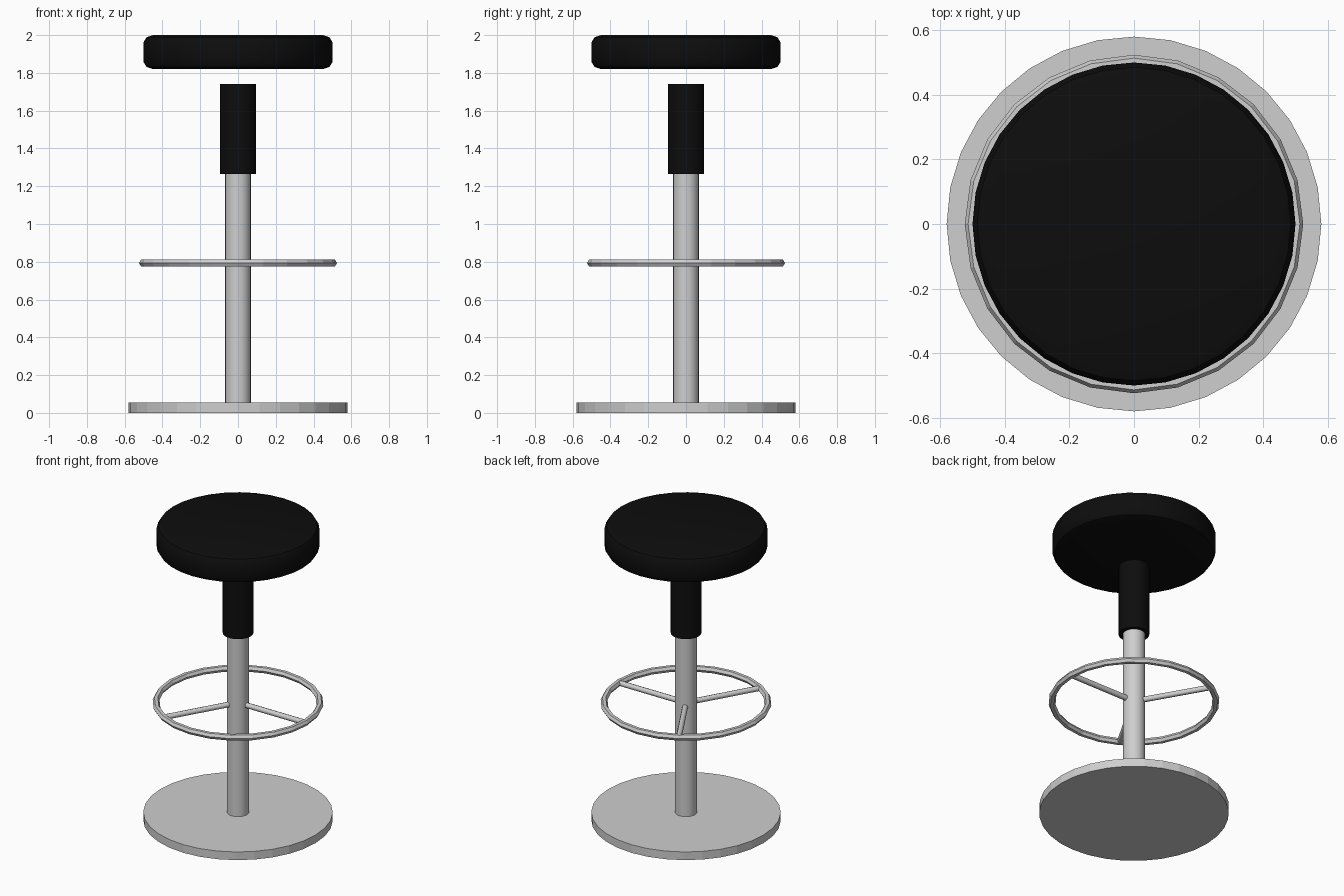
import bpy, bmesh, math

if "Cube" in bpy.data.objects:
    bpy.data.objects.remove(bpy.data.objects["Cube"])

def material(name, v):
    m = bpy.data.materials.new(name)
    m.diffuse_color = (v, v, v, 1)
    m.use_nodes = True
    m.node_tree.nodes["Principled BSDF"].inputs["Base Color"].default_value = m.diffuse_color
    return m

metal = material("brushed metal", 0.62)
black = material("black", 0.004)

def make(name, bm, mat, smooth=None):
    bmesh.ops.recalc_face_normals(bm, faces=bm.faces)
    me = bpy.data.meshes.new(name)
    bm.to_mesh(me)
    bm.free()
    ob = bpy.data.objects.new(name, me)
    bpy.context.collection.objects.link(ob)
    me.materials.append(mat)
    if smooth:
        bpy.ops.object.select_all(action='DESELECT')
        ob.select_set(True)
        bpy.context.view_layer.objects.active = ob
        bpy.ops.object.shade_smooth_by_angle(angle=math.radians(smooth))
    return ob

def lathe(name, profile, n, mat, smooth=None, closed=False):
    """Revolve (radius, z) points; capped ends, or a ring when closed."""
    bm = bmesh.new()
    rings = [[bm.verts.new((r * math.cos(2 * math.pi * i / n),
                            r * math.sin(2 * math.pi * i / n), z))
              for i in range(n)] for r, z in profile]
    pairs = list(zip(rings, rings[1:]))
    if closed:
        pairs.append((rings[-1], rings[0]))
    else:
        bm.faces.new(rings[0])
        bm.faces.new(rings[-1])
    for a, b in pairs:
        for i in range(n):
            j = (i + 1) % n
            bm.faces.new((a[i], a[j], b[j], b[i]))
    return make(name, bm, mat, smooth)

# Base plate, post and height sleeve
lathe("base_plate", [(0.58, 0), (0.58, 0.055)], 32, metal)
lathe("post", [(0.068, 0.05), (0.068, 1.30)], 24, metal, 35)
lathe("sleeve", [(0.094, 1.265), (0.094, 1.74)], 24, black, 35)

# Padded seat with rounded rims, floating slightly above the sleeve
lathe("seat", [(0.45, 1.82), (0.485, 1.832), (0.5, 1.858), (0.5, 1.962),
               (0.485, 1.988), (0.45, 2.0)], 32, black, 40)

# Foot ring
R, t, zc = 0.503, 0.021, 0.793
lathe("foot_ring", [(R + t * math.cos(math.pi * k / 3), zc + t * math.sin(math.pi * k / 3))
                    for k in range(6)], 24, metal, closed=True)

# Three spokes joining the ring to the post
for k in range(3):
    spoke = lathe(f"spoke_{k + 1}", [(0.018, 0.05), (0.018, 0.505)], 8, metal, 50)
    spoke.rotation_euler = (0, math.pi / 2, k * 2 * math.pi / 3)
    spoke.location.z = zc
